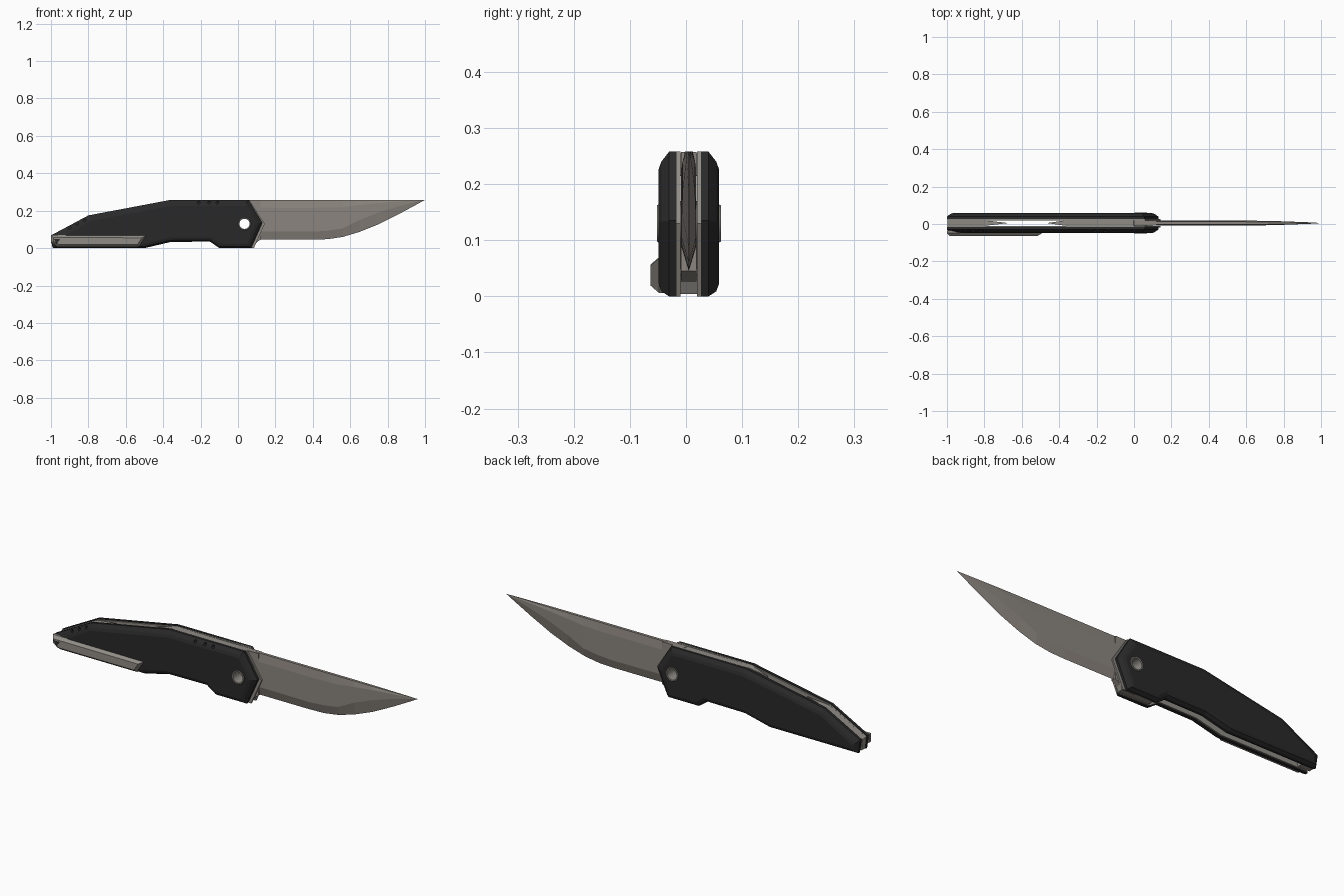
import bpy, bmesh, math
from mathutils import Vector, Matrix

if "Cube" in bpy.data.objects:
    bpy.data.objects.remove(bpy.data.objects["Cube"], do_unlink=True)

MID = 0.005                  # y of the handle's middle plane
PIVOT = (0.035, 0.13)        # x, z of the pivot


def material(name, rgb):
    m = bpy.data.materials.new(name)
    m.use_nodes = True
    m.diffuse_color = (*rgb, 1)
    m.node_tree.nodes["Principled BSDF"].inputs["Base Color"].default_value = (*rgb, 1)
    return m


BLACK = material("handle black", (0.022, 0.022, 0.022))
BLADE = material("blade steel", (0.26, 0.235, 0.21))
STEEL = material("fitting steel", (0.28, 0.265, 0.24))


def finish(name, bm, mat):
    bmesh.ops.recalc_face_normals(bm, faces=bm.faces[:])
    mesh = bpy.data.meshes.new(name)
    bm.to_mesh(mesh)
    bm.free()
    mesh.materials.append(mat)
    ob = bpy.data.objects.new(name, mesh)
    bpy.context.collection.objects.link(ob)
    return ob


def plate(name, outline, side, y0, y1, mat, insets=(), drop=0):
    """Side-profile slab from y0 to y1 off the middle, with stepped chamfers."""
    bm = bmesh.new()
    face = bm.faces.new([bm.verts.new((x, MID + side * y0, z)) for x, z in outline])
    new = bmesh.ops.extrude_face_region(bm, geom=[face])["geom"]
    for v in new:
        if isinstance(v, bmesh.types.BMVert):
            v.co.y = MID + side * y1
    cap = [f for f in new if isinstance(f, bmesh.types.BMFace)][0]
    bmesh.ops.recalc_face_normals(bm, faces=bm.faces[:])
    for i, (width, rise) in enumerate(insets):
        bmesh.ops.inset_region(bm, faces=[cap], thickness=width, use_even_offset=True)
        for v in cap.verts:
            v.co.y += side * rise
            if i == 0 and v.co.z < 0.07:      # slimmer chamfer along the bottom
                v.co.z -= drop
    return finish(name, bm, mat)


def prism(name, outline, mat):
    """Symmetric slab from (x, z, half thickness) points."""
    bm = bmesh.new()
    rows = [[bm.verts.new((x, MID + s * h, z)) for x, z, h in outline] for s in (-1, 1)]
    n = len(outline)
    for row in rows:
        bm.faces.new(row)
    for i in range(n):
        j = (i + 1) % n
        bm.faces.new((rows[0][i], rows[0][j], rows[1][j], rows[1][i]))
    return finish(name, bm, mat)


def drill(targets, x, z, radius, y, depth):
    """Bore a round hole along y."""
    bm = bmesh.new()
    bmesh.ops.create_cone(bm, cap_ends=True, segments=24, radius1=radius, radius2=radius,
                          depth=depth, matrix=Matrix.Translation((x, y, z))
                          @ Matrix.Rotation(math.pi / 2, 4, 'X'))
    cutter = finish("hole_cutter", bm, BLACK)
    cutter.hide_render = True
    for ob in targets:
        mod = ob.modifiers.new("hole", 'BOOLEAN')
        mod.operation, mod.solver, mod.object = 'DIFFERENCE', 'EXACT', cutter
        bpy.context.view_layer.objects.active = ob
        bpy.ops.object.modifier_apply(modifier=mod.name)
    bpy.data.objects.remove(cutter, do_unlink=True)


# Handle scales and liners
belly = [(-0.10, 0.0), (-0.15, 0.035), (-0.36, 0.033), (-0.5, 0.0)]
tail = [(-0.99, 0.0), (-1.0, 0.068), (-0.8, 0.175), (-0.36, 0.258)]
scale_outline = [(0.055, 0.258), (0.13, 0.135), (0.07, 0.0)] + belly + tail
liner_outline = [(0.06, 0.258), (0.143, 0.13), (0.085, 0.0)] + [
    (x, z + 0.004) for x, z in belly] + [(-0.985, 0.004)] + [
    (x + 0.004, z - 0.003) for x, z in tail[1:]]
drilled = []
for side, label in ((-1, "front"), (1, "back")):
    scale = plate(label + "_scale", scale_outline, side, 0.022, 0.035, BLACK,
                  [(0.018, 0.014), (0.014, 0.005)], drop=0.009)
    liner = plate(label + "_liner", liner_outline, side, 0.0145, 0.0225, STEEL)
    drilled += [scale, liner]

# Blade tang inside the handle
drilled.append(prism("blade_tang", [(x, z, 0.0135) for x, z in (
    (-0.04, 0.2), (0.0, 0.257), (0.12, 0.257), (0.12, 0.045), (0.07, 0.01), (-0.04, 0.05))], BLADE))
drill(drilled, *PIVOT, 0.031, MID, 0.4)

# Rows of small holes in the front scale
for x, z in ((-0.21, 0.243), (-0.155, 0.243), (-0.11, 0.243),
             (-0.9, 0.108), (-0.86, 0.13), (-0.82, 0.15)):
    drill(drilled[:1], x, z, 0.007, MID - 0.05, 0.04)

# Blade: stations of (x, edge height, grind line height, half thickness)
stations = [(0.1, 0.045, 0.09, 0.013), (0.4, 0.045, 0.088, 0.013), (0.48, 0.048, 0.093, 0.013),
            (0.56, 0.06, 0.105, 0.013), (0.65, 0.087, 0.15, 0.0125), (0.75, 0.127, 0.19, 0.011),
            (0.86, 0.182, 0.224, 0.007), (0.94, 0.225, 0.244, 0.004)]
TOP = 0.258
bm = bmesh.new()
rings = []
for x, edge, grind, t in stations:
    ridge = grind + (TOP - grind) * 0.75
    half = [(TOP, t * 0.55), (ridge, t), (grind, t)]
    pts = [(h, z) for z, h in half] + [(0, edge)] + [(-h, z) for z, h in reversed(half)]
    rings.append([bm.verts.new((x, MID + y, z)) for y, z in pts])
for a, b in zip(rings, rings[1:]):
    for i in range(len(a)):
        j = (i + 1) % len(a)
        bm.faces.new((a[i], a[j], b[j], b[i]))
tip = bm.verts.new((1.0, MID, TOP))
last = rings[-1]
for i in range(len(last)):
    bm.faces.new((last[i], last[(i + 1) % len(last)], tip))
bm.faces.new(rings[0])
finish("blade", bm, BLADE)

# Lock bar along the spine, pointed at its rear end
prism("lock_bar", [(-0.46, 0.234, 0.001), (-0.36, 0.255, 0.015), (0.0, 0.255, 0.015),
                   (0.0, 0.215, 0.015), (-0.36, 0.215, 0.015), (-0.46, 0.205, 0.001)], STEEL)

# Tail spacer, pointed at its forward end
prism("tail_spacer", [(-0.995, 0.008, 0.015), (-0.998, 0.064, 0.015), (-0.8, 0.169, 0.015),
                      (-0.68, 0.19, 0.001), (-0.68, 0.16, 0.001), (-0.8, 0.125, 0.015),
                      (-0.92, 0.05, 0.015), (-0.93, 0.008, 0.015)], STEEL)

# Lower stop block between the liners at the front
prism("stop_block", [(x, z, 0.015) for x, z in (
    (-0.09, 0.006), (0.08, 0.004), (0.1, 0.04), (-0.09, 0.04))], STEEL)

# Pocket clip on the front
plate("pocket_clip", [(-0.49, 0.068), (-0.53, 0.006), (-0.96, 0.006), (-1.0, 0.028), (-1.0, 0.07)],
      -1, 0.04, 0.053, STEEL, [(0.013, 0.015)])
plate("clip_tail_mount", [(-0.95, 0.05), (-0.97, 0.022), (-0.985, 0.05)], -1, 0.067, 0.0685, BLACK)

# Hollow pivot: a lathed ring profile of (radius, y)
bm = bmesh.new()
profile = [(0.027, -0.057), (0.032, -0.057), (0.034, -0.054), (0.034, 0.054),
           (0.032, 0.057), (0.027, 0.057)]
verts = [bm.verts.new((PIVOT[0] + r, MID + y, PIVOT[1])) for r, y in profile]
edges = [bm.edges.new((verts[i], verts[(i + 1) % len(verts)])) for i in range(len(verts))]
bmesh.ops.spin(bm, geom=verts + edges, cent=Vector((PIVOT[0], MID, PIVOT[1])),
               axis=(0, 1, 0), angle=2 * math.pi, steps=32, use_merge=True)
bmesh.ops.remove_doubles(bm, verts=bm.verts[:], dist=1e-5)
pivot = finish("pivot_tube", bm, STEEL)
bpy.ops.object.select_all(action='DESELECT')
pivot.select_set(True)
bpy.context.view_layer.objects.active = pivot
bpy.ops.object.shade_smooth_by_angle(angle=math.radians(30))
